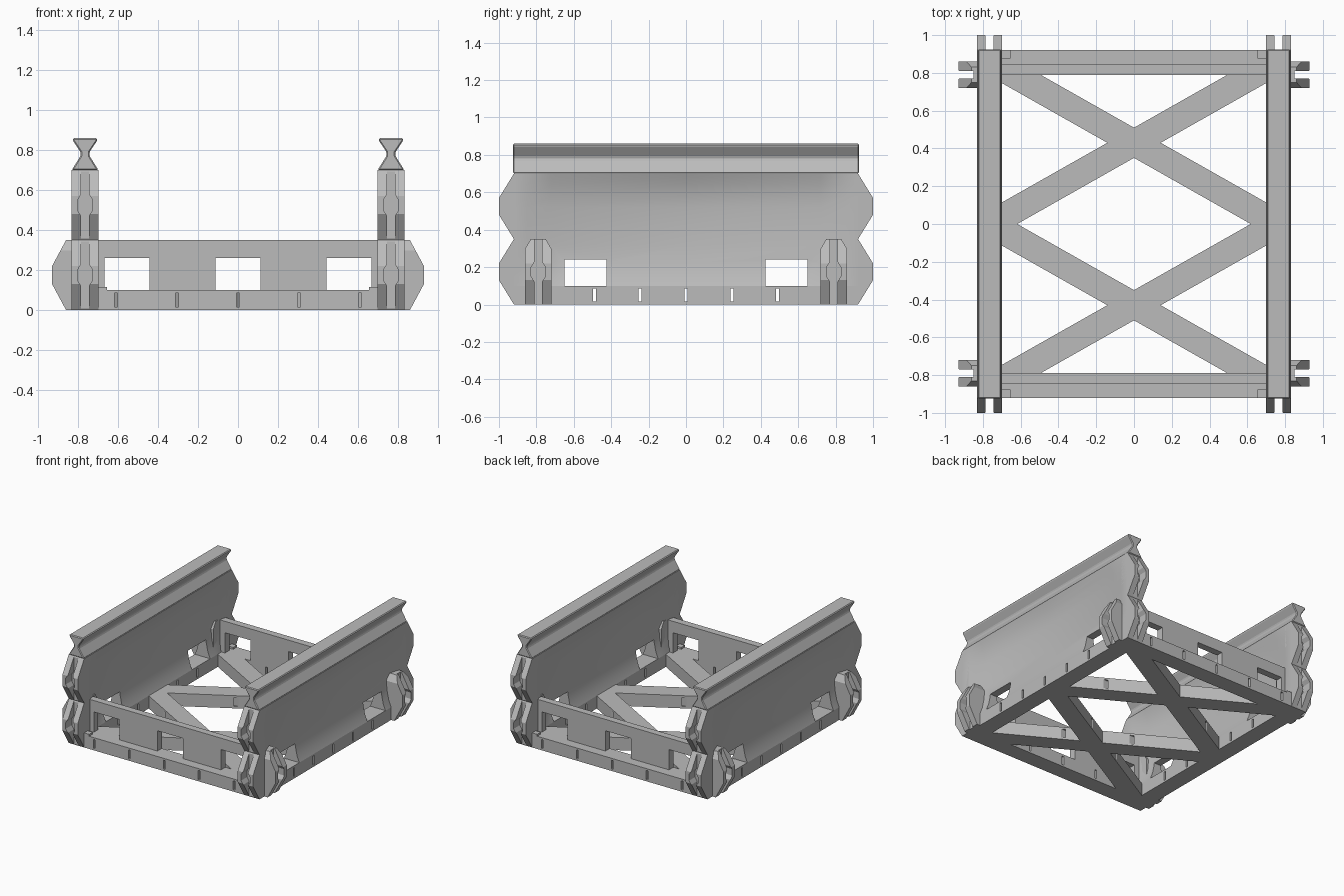
import bpy, bmesh, math
from mathutils import Vector

if "Cube" in bpy.data.objects:
    bpy.data.objects.remove(bpy.data.objects["Cube"])

grey = bpy.data.materials.new("plain grey")
grey.diffuse_color = (0.5, 0.5, 0.5, 1)
grey.use_nodes = True
grey.node_tree.nodes["Principled BSDF"].inputs["Base Color"].default_value = grey.diffuse_color
CX = 0.765            # centre of each side wall
HW = 0.067            # half thickness of wall edges
parts, cutters = [], []


def finish(name, bm, cutter=False):
    bmesh.ops.recalc_face_normals(bm, faces=bm.faces)
    me = bpy.data.meshes.new(name)
    bm.to_mesh(me)
    bm.free()
    ob = bpy.data.objects.new(name, me)
    bpy.context.collection.objects.link(ob)
    if cutter:
        ob.hide_render = True
        cutters.append(ob)
    else:
        me.materials.append(grey)
        parts.append(ob)
    return ob


def add_prism(bm, pts, axis, a, b):
    """Extrude a 2D outline along axis 'x', 'y' or 'z' from a to b."""
    def place(p, d):
        u, v = p
        return {'x': (d, u, v), 'y': (u, d, v), 'z': (u, v, d)}[axis]
    f = bm.faces.new([bm.verts.new(place(p, a)) for p in pts])
    r = bmesh.ops.extrude_face_region(bm, geom=[f])
    move = Vector(place((0, 0), b - a))
    bmesh.ops.translate(bm, vec=move, verts=[g for g in r['geom'] if isinstance(g, bmesh.types.BMVert)])


def prism(name, pts, axis, a, b, cutter=False):
    bm = bmesh.new()
    add_prism(bm, pts, axis, a, b)
    return finish(name, bm, cutter)


def boxes(name, dims, cutter=False):
    bm = bmesh.new()
    for x0, x1, y0, y1, z0, z1 in dims:
        add_prism(bm, [(x0, y0), (x1, y0), (x1, y1), (x0, y1)], 'z', z0, z1)
    return finish(name, bm, cutter)


def cut(ob, *tools):
    for t in tools:
        m = ob.modifiers.new("cut", 'BOOLEAN')
        m.object, m.operation, m.solver = t, 'DIFFERENCE', 'EXACT'


def mirror(ob, x=True, y=False):
    m = ob.modifiers.new("mirror", 'MIRROR')
    m.use_axis = (x, y, False)
    m.use_mirror_merge = False


# cutters: slots, windows
side_slots = boxes("side_slot_cutter", [(-1.2, 1.2, y - .008, y + .008, .015, .085)
                   for y in (-.49, -.245, 0, .245, .49)], True)
end_slots = boxes("end_slot_cutter", [(x - .008, x + .008, -1.2, -.7, .015, .085)
                  for x in (-.61, -.305, 0, .305, .61)], True)
end_windows = boxes("end_window_cutter", [(x - .112, x + .112, -1, -.7, .05, .26)
                    for x in (-.555, 0, .555)], True)
wall_windows = boxes("wall_window_cutter", [(.5, 1, y - .113, y + .113, .05, .24)
                     for y in (-.537, .537)], True)

# base frame
ob = boxes("side_beam", [(CX - HW, CX + HW, -.92, .92, 0, .1)])
cut(ob, side_slots)
mirror(ob)
ob = boxes("end_beam", [(-.7, .7, -.92, -.79, 0, .1)])
cut(ob, end_slots)
mirror(ob, False, True)
ob = boxes("corner_block", [(.655, .7, -.92, -.875, 0, .115)])
mirror(ob, True, True)

# crossed floor braces
k = .566
ob = prism("floor_brace", [(-.7, .43 - .7 * k - .08), (.7, .43 + .7 * k - .08),
                           (.7, .43 + .7 * k + .08), (-.7, .43 - .7 * k + .08)], 'z', 0, .1)
cut(ob, side_slots)
mirror(ob, True, True)

# upright end panels with windows
ob = boxes("end_panel", [(-.71, .71, -.845, -.79, .1, .35)])
cut(ob, end_windows)
mirror(ob, False, True)

# top rail with pinched neck
half = [(HW, .70), (.022, .772), (.022, .79), (.061, .848), (.061, .86)]
ob = prism("top_rail", [(CX + w, z) for w, z in half] + [(CX - w, z) for w, z in reversed(half)],
           'y', -.925, .925)
b = ob.modifiers.new("bevel", 'BEVEL')
b.width, b.segments = .008, 1
mirror(ob)

# thin side wall, curving out to full thickness at every edge
curve = [(.1, HW), (.15, .047), (.22, .032), (.32, .023), (.42, .02),
         (.52, .022), (.58, .028), (.64, .044), (.68, .059), (.70, HW)]
stations = [(-.92, HW), (-.85, HW), (-.72, .02), (0, .02), (.72, .02), (.85, HW), (.92, HW)]
bm = bmesh.new()
rings = []
for y, hy in stations:
    w = [(max(h, hy), z) for z, h in curve]
    rings.append([bm.verts.new((CX + h, y, z)) for h, z in w] +
                 [bm.verts.new((CX - h, y, z)) for h, z in reversed(w)])
for r0, r1 in zip(rings, rings[1:]):
    for i in range(len(r0)):
        j = (i + 1) % len(r0)
        bm.faces.new((r0[i], r0[j], r1[j], r1[i]))
bm.faces.new(rings[0])
bm.faces.new(rings[-1])
wall = finish("side_wall", bm)
cut(wall, wall_windows)
mirror(wall)


def hexagon(c, z, r=.038):
    return [(c - r, z - .025), (c - r * .5, z - .055), (c + r * .5, z - .055), (c + r, z - .025),
            (c + r, z + .025), (c + r * .5, z + .055), (c - r * .5, z + .055), (c - r, z + .025)]


# forked coupling lobes on the wall ends
gap = boxes("lobe_gap_cutter", [(CX - .02, CX + .02, .925, 1.1, -.1, .695)], True)
for name, z in (("lower", 0), ("upper", .35)):
    ob = prism(name + "_end_lobe", [(.85, z), (.92, z), (1, z + .13), (1, z + .22),
                                    (.92, z + .35), (.85, z + .35)], 'x', CX - HW, CX + HW)
    pocket = prism(name + "_pocket_cutter", hexagon(CX, z + .175), 'y', .925, 1.1, True)
    cut(ob, gap, pocket)
    mirror(ob, True, True)

# forked coupling lobes on the outer sides
bm = bmesh.new()
add_prism(bm, [(.72, 0), (.86, 0), (.93, .13), (.93, .22), (.86, .35), (.72, .35)], 'y', .72, .86)
for s, y in ((1, .83), (-1, .75)):        # sloped top corners
    geom = bm.verts[:] + bm.edges[:] + bm.faces[:]
    bmesh.ops.bisect_plane(bm, geom=geom, plane_co=(0, y, .35), plane_no=(0, s * .85, .5), clear_outer=True)
    bmesh.ops.holes_fill(bm, edges=[e for e in bm.edges if e.is_boundary])
ob = finish("outer_side_lobe", bm)
gap = boxes("side_gap_cutter", [(.85, 1.1, .77, .81, -.1, .5)], True)
pocket = prism("side_pocket_cutter", hexagon(.79, .175), 'x', .85, 1.1, True)
cut(ob, gap, pocket)
mirror(ob, True, True)

# bake modifiers, drop the cutters, smooth the curved walls
bpy.ops.object.select_all(action='DESELECT')
for ob in parts:
    ob.select_set(True)
bpy.context.view_layer.objects.active = wall
bpy.ops.object.convert(target='MESH')
for c in cutters:
    bpy.data.objects.remove(c)
bpy.ops.object.select_all(action='DESELECT')
wall.select_set(True)
bpy.context.view_layer.objects.active = wall
bpy.ops.object.shade_smooth_by_angle(angle=math.radians(35))
